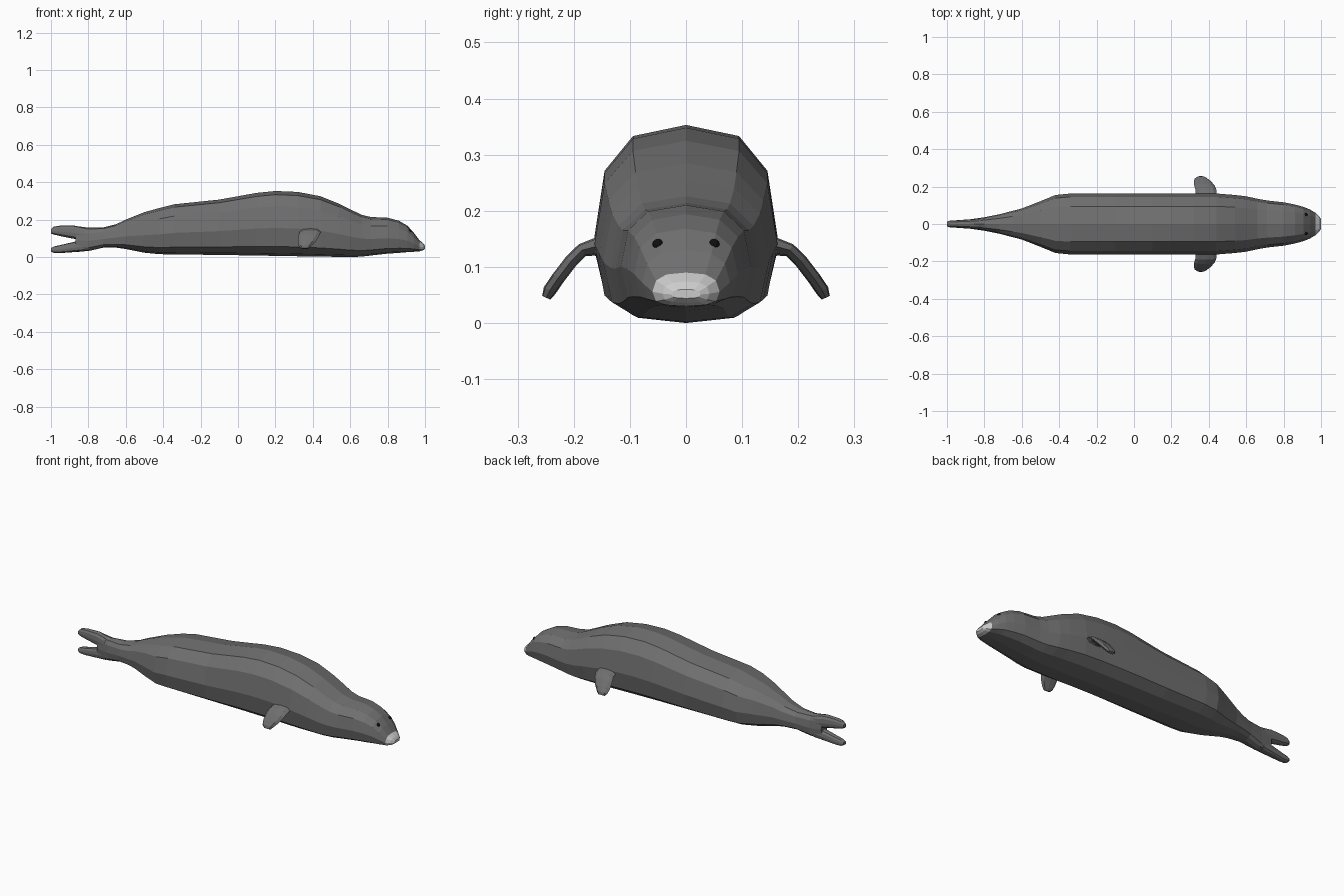
import bpy, bmesh, math
from mathutils import Vector

if "Cube" in bpy.data.objects:
    bpy.data.objects.remove(bpy.data.objects["Cube"])


def material(name, v):
    m = bpy.data.materials.new(name)
    m.diffuse_color = (v, v, v, 1)
    m.use_nodes = True
    m.node_tree.nodes["Principled BSDF"].inputs["Base Color"].default_value = m.diffuse_color
    return m


skin = material("skin", 0.16)
pale = material("pale_muzzle", 0.62)
black = material("eye_black", 0.005)


def loft(name, rings, mats, pale_from=None):
    """Skin a list of equal-length point rings and cap both ends."""
    bm = bmesh.new()
    loops = [[bm.verts.new(p) for p in r] for r in rings]
    n = len(loops[0])
    for k, (a, b) in enumerate(zip(loops, loops[1:])):
        for i in range(n):
            f = bm.faces.new((a[i], a[(i + 1) % n], b[(i + 1) % n], b[i]))
            if pale_from is not None and k >= pale_from:
                f.material_index = 1
    bm.faces.new(loops[0])
    end = bm.faces.new(loops[-1])
    if pale_from is not None:
        end.material_index = 1
    bmesh.ops.recalc_face_normals(bm, faces=bm.faces)
    me = bpy.data.meshes.new(name)
    bm.to_mesh(me)
    bm.free()
    for m in mats:
        me.materials.append(m)
    ob = bpy.data.objects.new(name, me)
    bpy.context.collection.objects.link(ob)
    return ob


# Twelve-sided body section: (width factor, height fraction)
half = [(0, 1), (.58, .943), (.89, .765), (1, .43), (.89, .145), (.58, .037), (0, 0)]
section = half + [(-a, b) for a, b in half[-2:0:-1]]


def ring(x, w, lo, hi):
    return [(x, a * w, lo + b * (hi - lo)) for a, b in section]


# Body stations: x, half width, bottom z, top z
stations = [
    (-.87, .026, .032, .166), (-.80, .036, .032, .157), (-.72, .052, .050, .158),
    (-.65, .070, .050, .176), (-.60, .083, .043, .200), (-.50, .122, .023, .240),
    (-.42, .155, .015, .262), (-.34, .163, .014, .282), (-.10, .163, .011, .307),
    (.10, .163, .008, .343), (.20, .163, .006, .353), (.32, .163, .004, .348),
    (.44, .163, .002, .325), (.54, .155, .001, .285), (.60, .148, .000, .255),
    (.66, .135, .002, .226), (.71, .126, .008, .214), (.80, .116, .018, .210),
    (.86, .104, .022, .194), (.905, .092, .026, .168), (.94, .078, .028, .130),
    (.970, .060, .030, .090), (.990, .042, .036, .074), (1.0, .026, .044, .060)]
loft("body", [ring(*s) for s in stations], [skin, pale], pale_from=21)

# Two hind flippers forming the forked tail
loft("upper_hind_flipper", [ring(*s) for s in [
    (-.82, .030, .090, .157), (-.88, .025, .098, .169), (-.95, .020, .112, .168),
    (-.985, .018, .120, .162), (-1.0, .012, .126, .148)]], [skin])
loft("lower_hind_flipper", [ring(*s) for s in [
    (-.82, .030, .030, .100), (-.88, .025, .026, .080), (-.95, .020, .021, .064),
    (-.985, .018, .022, .056), (-1.0, .012, .030, .048)]], [skin])


# Front flippers: y, z, rear x, front x, thickness
path = [(.135, .130, .325, .445, .050), (.162, .136, .330, .442, .032),
        (.185, .130, .328, .440, .024), (.205, .110, .322, .432, .024),
        (.228, .080, .320, .412, .024), (.243, .058, .325, .392, .024),
        (.249, .045, .338, .378, .016)]
for side, label in ((1, "left"), (-1, "right")):
    rings = []
    for i, (y, z, x0, x1, t) in enumerate(path):
        p, q = path[max(i - 1, 0)], path[min(i + 1, len(path) - 1)]
        nrm = Vector((-(q[1] - p[1]), q[0] - p[0])).normalized() * t / 2
        r = []
        for f, s in ((0, 0), (.15, .8), (.5, 1), (.85, .8), (1, 0), (.85, -.8), (.5, -1), (.15, -.8)):
            r.append((x0 + f * (x1 - x0), side * (y + nrm.x * s), z + nrm.y * s))
        rings.append(r)
    loft(label + "_front_flipper", rings, [skin])

    # Eyes
    bpy.ops.mesh.primitive_uv_sphere_add(segments=10, ring_count=6, radius=.010,
                                         location=(.918, side * .050, .140))
    eye = bpy.context.object
    eye.name = label + "_eye"
    eye.data.materials.append(black)
